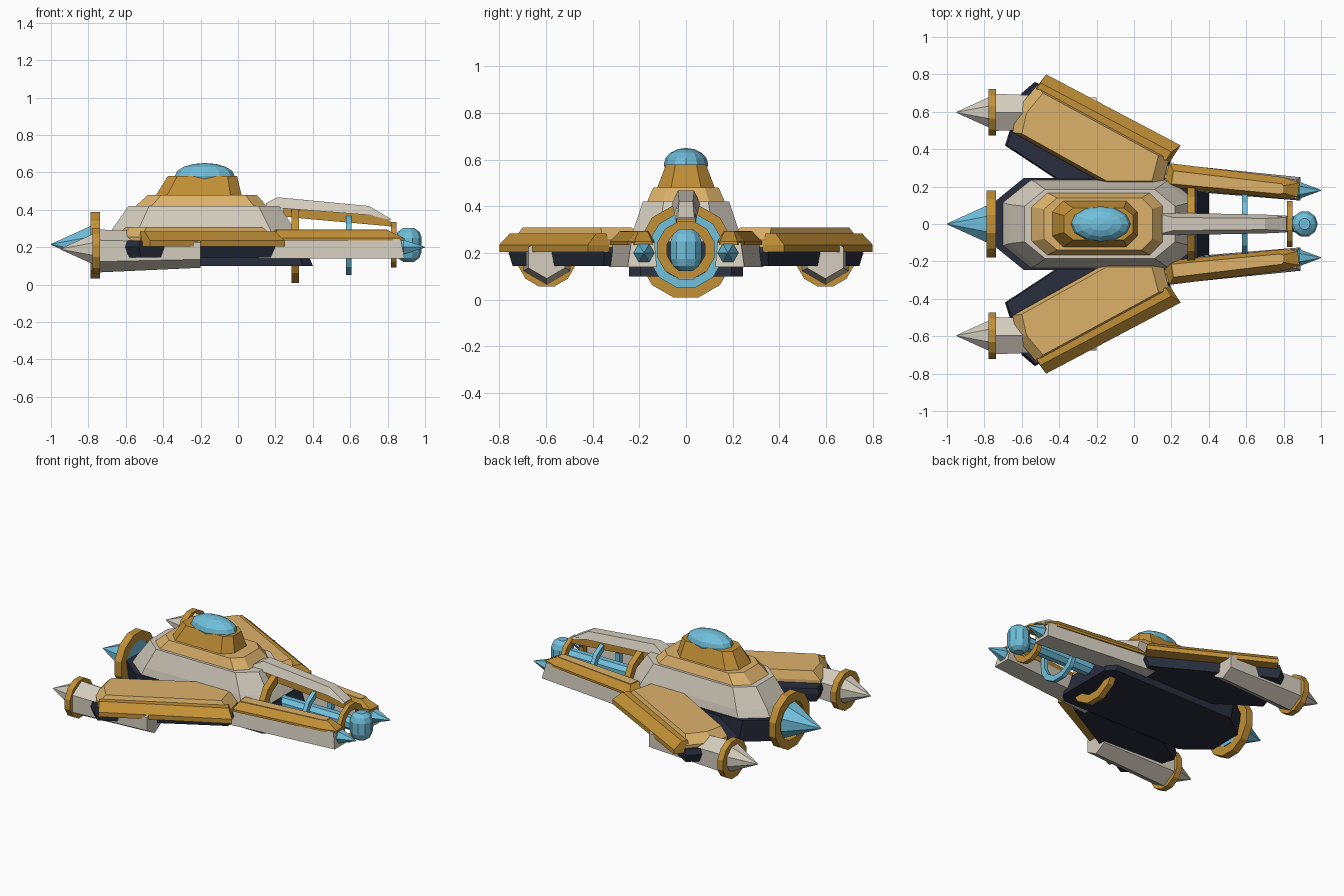
import bpy, bmesh, math

if "Cube" in bpy.data.objects:
    bpy.data.objects.remove(bpy.data.objects["Cube"])

def srgb(r, g, b):
    return tuple(((c / 255 + 0.055) / 1.055) ** 2.4 for c in (r, g, b)) + (1,)

def material(name, rgb):
    m = bpy.data.materials.new(name)
    m.diffuse_color = srgb(*rgb)
    m.use_nodes = True
    m.node_tree.nodes["Principled BSDF"].inputs["Base Color"].default_value = m.diffuse_color
    return m

LIGHT_GOLD = material("light gold", (220, 178, 106))
GOLD = material("deep gold", (194, 144, 54))
GREY = material("warm grey", (212, 205, 190))
NAVY = material("dark navy", (40, 46, 61))
BLUE = material("sky blue", (112, 192, 220))

def finish(name, bm, mat):
    bmesh.ops.recalc_face_normals(bm, faces=bm.faces[:])
    me = bpy.data.meshes.new(name)
    bm.to_mesh(me)
    bm.free()
    me.materials.append(mat)
    ob = bpy.data.objects.new(name, me)
    bpy.context.collection.objects.link(ob)
    return ob

def loft(name, rings, mat, closed=False):
    """Skin rings of 3D points; cap both ends, or join the ends if closed."""
    bm = bmesh.new()
    vs = [[bm.verts.new(p) for p in r] for r in rings]
    n = len(vs[0])
    pairs = list(zip(vs, vs[1:])) + ([(vs[-1], vs[0])] if closed else [])
    for a, b in pairs:
        for i in range(n):
            j = (i + 1) % n
            bm.faces.new((a[i], a[j], b[j], b[i]))
    if not closed:
        bm.faces.new(vs[0])
        bm.faces.new(vs[-1])
    return finish(name, bm, mat)

def circle(x, y, z, r, n, turn=0.0):
    return [(x, y + r * math.cos(2 * math.pi * (i + turn) / n),
             z + r * math.sin(2 * math.pi * (i + turn) / n)) for i in range(n)]

def tube(name, y, z, stations, n, mat, turn=0.0):
    """Turned shape along x from (x, radius) stations."""
    return loft(name, [circle(x, y, z, r, n, turn) for x, r in stations], mat)

def ring(name, x, y, z, r_out, r_in, width, mat, n=12):
    h = width / 2
    st = [(x - h, r_in), (x - h, r_out), (x + h, r_out), (x + h, r_in)]
    return loft(name, [circle(a, y, z, r, n, 0.5) for a, r in st], mat, closed=True)

def octagon(x0, x1, w, cb, cf, z):
    """Chamfered rectangle: cb, cf = (x, y) chamfers at the back and front."""
    half = [(x0, w - cb[1]), (x0 + cb[0], w), (x1 - cf[0], w), (x1, w - cf[1])]
    return [(x, y, z) for x, y in half] + [(x, -y, z) for x, y in reversed(half)]

def flat(pts, z, s):
    return [(x, y * s, z) for x, y in pts]

def inset(pts, k):
    cx = sum(p[0] for p in pts) / len(pts)
    cy = sum(p[1] for p in pts) / len(pts)
    return [(cx + (x - cx) * k[0], cy + (y - cy) * k[1]) for x, y in pts]

def beam(name, sections, mat):
    """Beam along x from (x, bottom half width, z, top half width, z)."""
    return loft(name, [[(x, -wb, zb), (x, wb, zb), (x, wt, zt), (x, -wt, zt)]
                       for x, wb, zb, wt, zt in sections], mat)

# Central hull, stepped tiers and dome
loft("lower_hull", [octagon(-0.72, 0.40, 0.245, (0.16, 0.13), (0.05, 0.05), 0.10),
                    octagon(-0.75, 0.34, 0.245, (0.16, 0.13), (0.06, 0.05), 0.25)], NAVY)
loft("upper_hull", [octagon(-0.70, 0.33, 0.235, (0.15, 0.12), (0.14, 0.11), 0.25),
                    octagon(-0.67, 0.30, 0.225, (0.14, 0.12), (0.13, 0.11), 0.30),
                    octagon(-0.585, 0.22, 0.185, (0.11, 0.09), (0.11, 0.09), 0.42)], GREY)
loft("middle_tier", [octagon(-0.57, 0.17, 0.175, (0.09, 0.08), (0.07, 0.07), 0.40),
                     octagon(-0.48, 0.10, 0.14, (0.07, 0.06), (0.06, 0.06), 0.48)], LIGHT_GOLD)
loft("upper_tier", [octagon(-0.44, 0.02, 0.125, (0.06, 0.06), (0.06, 0.06), 0.475),
                    octagon(-0.375, -0.005, 0.085, (0.05, 0.04), (0.05, 0.04), 0.58)], GOLD)

bm = bmesh.new()
bmesh.ops.create_uvsphere(bm, u_segments=12, v_segments=8, radius=1)
dome = finish("dome", bm, BLUE)
dome.scale = (0.16, 0.095, 0.07)
dome.location = (-0.178, 0, 0.58)

# Rear engine
ring("rear_engine_ring", -0.763, 0, 0.21, 0.185, 0.125, 0.05, GOLD)
tube("rear_engine_cone", 0, 0.215, [(-0.74, 0.13), (-1.0, 0.002)], 8, BLUE, 0.5)

# Front emitter: rod, rings and rounded tip
tube("emitter_rod", 0, 0.21, [(0.25, 0.045), (0.88, 0.045)], 8, BLUE, 0.5)
ring("emitter_ring_large", 0.305, 0, 0.207, 0.205, 0.15, 0.04, GOLD)
ring("emitter_ring_middle", 0.592, 0, 0.21, 0.163, 0.125, 0.028, BLUE)
ring("emitter_ring_small", 0.832, 0, 0.213, 0.127, 0.085, 0.03, GOLD)
loft("emitter_tip", [[(0.912 + r * math.cos(math.tau * i / 10), r * math.sin(math.tau * i / 10), z)
                      for i in range(10)]
                     for r, z in ((0.03, 0.122), (0.058, 0.143), (0.07, 0.175),
                                  (0.07, 0.25), (0.058, 0.282), (0.03, 0.302))], BLUE)

# Top prong
beam("top_prong_cover", [(0.15, 0.06, 0.41, 0.05, 0.435), (0.21, 0.06, 0.41, 0.035, 0.467),
                         (0.70, 0.05, 0.372, 0.03, 0.42), (0.815, 0.045, 0.345, 0.035, 0.352)], GREY)
beam("top_prong_base", [(0.24, 0.045, 0.365, 0.045, 0.42), (0.35, 0.045, 0.353, 0.045, 0.41),
                        (0.78, 0.04, 0.315, 0.04, 0.365), (0.825, 0.04, 0.31, 0.04, 0.33)], GOLD)

# Mirrored parts: outlines seen from above
prong_low = [(0.10, 0.19), (0.11, 0.33), (0.89, 0.25), (0.89, 0.125)]
prong_mid = [(0.17, 0.19), (0.17, 0.315), (0.87, 0.235), (0.87, 0.135)]
prong_cap = [(0.155, 0.20), (0.19, 0.325), (0.80, 0.25), (0.885, 0.22), (0.875, 0.145), (0.80, 0.135)]
prong_cap_top = [(0.20, 0.215), (0.21, 0.285), (0.79, 0.215), (0.80, 0.205), (0.80, 0.165), (0.78, 0.16)]
wing = [(-0.52, 0.74), (0.19, 0.355), (0.15, 0.20), (-0.13, 0.20), (-0.65, 0.49), (-0.62, 0.62)]
wing_under = [(-0.53, 0.76), (0.20, 0.35), (0.15, 0.15), (-0.28, 0.15), (-0.69, 0.42), (-0.60, 0.70)]
edge = [(-0.47, 0.80), (0.25, 0.42), (0.19, 0.33), (-0.53, 0.72)]
edge_top = [(-0.50, 0.755), (0.20, 0.385), (0.17, 0.34), (-0.52, 0.725)]

for side, s in (("left", 1), ("right", -1)):
    # Side prong with spike
    loft(side + "_prong_base", [flat(prong_low, 0.14, s), flat(prong_mid, 0.245, s)], GREY)
    loft(side + "_prong_cover", [flat(prong_cap, 0.235, s), flat(prong_cap, 0.25, s),
                                 flat(prong_cap_top, 0.292, s)], GOLD)
    # Lighter plate on the prong's upper face
    loft(side + "_prong_plate", [flat(inset(prong_cap_top, (0.99, 0.95)), z, s)
                                 for z in (0.29, 0.295)], LIGHT_GOLD)
    tube(side + "_prong_spike", 0.18 * s, 0.2,
         [(0.84, 0.025), (0.885, 0.045), (1.0, 0.002)], 6, BLUE)
    # Swept wing
    loft(side + "_wing_underside", [flat(inset(wing_under, (0.95, 0.95)), 0.145, s),
                                    flat(wing_under, 0.20, s),
                                    flat(inset(wing_under, (0.97, 0.97)), 0.235, s)], NAVY)
    loft(side + "_wing_plate", [flat(wing, 0.21, s), flat(wing, 0.255, s),
                                flat(inset(wing, (0.87, 0.87)), 0.308, s)], LIGHT_GOLD)
    loft(side + "_wing_leading_edge", [flat(edge, 0.205, s), flat(edge, 0.235, s),
                                       flat(edge_top, 0.283, s)], GOLD)
    # Engine pod under the wing
    tube(side + "_pod_body", 0.597 * s, 0.18, [(-0.75, 0.115), (-0.2, 0.09)], 6, GREY, 0.5)
    ring(side + "_pod_ring", -0.758, 0.597 * s, 0.18, 0.128, 0.08, 0.04, GOLD)
    tube(side + "_pod_cone", 0.597 * s, 0.19, [(-0.75, 0.1), (-0.95, 0.002)], 8, GREY, 0.5)
